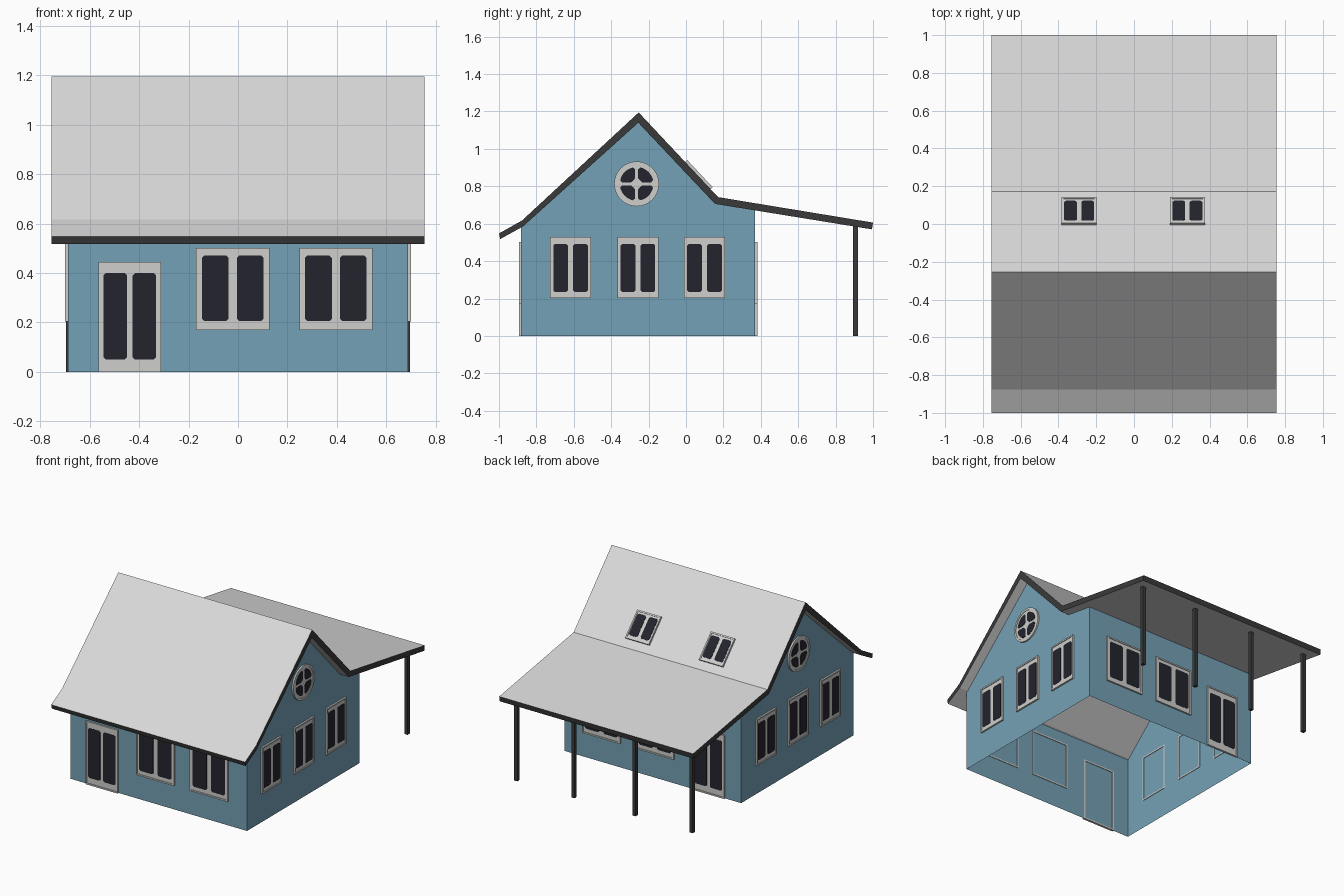
import bpy, bmesh, math
from mathutils import Matrix, Vector

if "Cube" in bpy.data.objects:
    bpy.data.objects.remove(bpy.data.objects["Cube"])


def material(name, r, g, b):
    m = bpy.data.materials.new(name)
    m.diffuse_color = (r, g, b, 1)
    m.use_nodes = True
    m.node_tree.nodes["Principled BSDF"].inputs["Base Color"].default_value = m.diffuse_color
    return m


WALL = material("blue wall", 0.175, 0.355, 0.465)
ROOF = material("pale roof", 0.70, 0.70, 0.70)
TRIM = material("dark trim", 0.042, 0.042, 0.042)
FRAME = material("window frame grey", 0.62, 0.62, 0.61)
GLASS = material("dark glass", 0.017, 0.017, 0.027)


def finish(bm, name, mats, matrix=None, normals=True):
    if normals:
        bmesh.ops.recalc_face_normals(bm, faces=bm.faces)
    if matrix:
        bm.transform(matrix)
    me = bpy.data.meshes.new(name)
    bm.to_mesh(me)
    bm.free()
    for m in mats:
        me.materials.append(m)
    ob = bpy.data.objects.new(name, me)
    bpy.context.collection.objects.link(ob)
    return ob


def prism(bm, pts, n0, n1, mat=0):
    """Extrude a 2D outline from height n0 to n1."""
    lo = [bm.verts.new((u, v, n0)) for u, v in pts]
    hi = [bm.verts.new((u, v, n1)) for u, v in pts]
    faces = [bm.faces.new(lo[::-1]), bm.faces.new(hi)]
    k = len(pts)
    for i in range(k):
        j = (i + 1) % k
        faces.append(bm.faces.new((lo[i], lo[j], hi[j], hi[i])))
    for f in faces:
        f.material_index = mat


def rect(u0, u1, v0, v1):
    return [(u0, v0), (u1, v0), (u1, v1), (u0, v1)]


def pane_shape(u0, u1, v0, v1, c=0.009):
    return [(u0 + c, v0), (u1 - c, v0), (u1, v0 + c), (u1, v1 - c),
            (u1 - c, v1), (u0 + c, v1), (u0, v1 - c), (u0, v0 + c)]


def basis(origin, u, v):
    u, v = Vector(u).normalized(), Vector(v).normalized()
    m = Matrix((u, v, u.cross(v))).transposed().to_4x4()
    m.translation = origin
    return m


def window(name, matrix, w, h, side, gap, bottom, top, depth=0.012):
    """Raised rim, backing panel and two glass panes; origin at bottom centre."""
    bm = bmesh.new()
    a, r = w / 2, 0.010
    for u0, u1, v0, v1 in ((-a, -a + r, 0, h), (a - r, a, 0, h),
                           (-a + r, a - r, 0, r), (-a + r, a - r, h - r, h)):
        prism(bm, rect(u0, u1, v0, v1), -0.004, depth)
    prism(bm, rect(-a + r, a - r, r, h - r), 0.001, depth - 0.005)
    for u0, u1 in ((-a + side, -gap / 2), (gap / 2, a - side)):
        prism(bm, pane_shape(u0, u1, bottom, h - top), depth - 0.006, depth - 0.003, 1)
    return finish(bm, name, [FRAME, GLASS], matrix)


def round_window(name, matrix, R=0.12):
    bm = bmesh.new()
    n = 32
    circ = lambda r: [(r * math.cos(2 * math.pi * i / n), r * math.sin(2 * math.pi * i / n)) for i in range(n)]
    prism(bm, circ(R), 0.001, 0.008)
    # raised outer ring
    ro, ri = circ(R), circ(R - 0.014)
    for i in range(n):
        j = (i + 1) % n
        prism(bm, [ro[i], ro[j], ri[j], ri[i]], 0.008, 0.012)
    # four quarter panes
    for q in range(4):
        c, s = math.cos(q * math.pi / 2), math.sin(q * math.pi / 2)
        pts = [(0.008, 0.030), (0.018, 0.018), (0.030, 0.008), (0.078, 0.008)]
        pts += [(0.09 * math.cos(math.radians(d)), 0.09 * math.sin(math.radians(d))) for d in range(13, 78, 8)]
        pts += [(0.008, 0.078)]
        prism(bm, [(c * x - s * y, s * x + c * y) for x, y in pts], 0.007, 0.010, 1)
    return finish(bm, name, [FRAME, GLASS], matrix)


# Walls: open shell following the underside of the roof
WX, Y0, Y1 = 0.688, -0.882, 0.369
gable = [(Y0, 0), (Y1, 0), (Y1, 0.675), (0.153, 0.708), (-0.255, 1.142), (Y0, 0.582)]
bm = bmesh.new()
L = [bm.verts.new((-WX, y, z)) for y, z in gable]
R = [bm.verts.new((WX, y, z)) for y, z in gable]
bm.faces.new(L[::-1])
bm.faces.new(R)
bm.faces.new((L[0], R[0], R[5], L[5]))
bm.faces.new((R[1], L[1], L[2], R[2]))
finish(bm, "walls", [WALL], normals=False)

# Roof: one bent slab, pale surfaces and dark edges
upper = [(-1.0, 0.548), (-0.877, 0.617), (-0.253, 1.195), (0.172, 0.742), (1.0, 0.606)]
lower = [(0.994, 0.570), (0.155, 0.706), (-0.255, 1.140), (-0.872, 0.585), (-0.993, 0.518)]
bm = bmesh.new()
RX = 0.755
rows = [[bm.verts.new((x, y, z)) for y, z in upper + lower] for x in (-RX, RX)]
for i in range(10):
    j = (i + 1) % 10
    f = bm.faces.new((rows[0][i], rows[0][j], rows[1][j], rows[1][i]))
    f.material_index = 1 if i in (4, 9) else 0
for row in rows:
    for i in range(4):
        f = bm.faces.new((row[i], row[i + 1], row[8 - i], row[9 - i]))
        f.material_index = 1
finish(bm, "roof", [ROOF, TRIM])

# Porch posts
for i, x in enumerate((-0.683, -0.238, 0.238, 0.683)):
    bm = bmesh.new()
    prism(bm, rect(x - 0.0125, x + 0.0125, 0.894, 0.919), 0, 0.588)
    finish(bm, f"porch_post_{i + 1}", [TRIM])

# Front and back windows and doors
for label, y, sgn in (("front", Y0, 1), ("back", Y1, -1)):
    for k, x in enumerate((-0.021, 0.396)):
        window(f"{label}_window_{k + 1}", basis((x, y, 0.17), (sgn, 0, 0), (0, 0, 1)),
               0.296, 0.332, 0.023, 0.033, 0.036, 0.032)
    window(f"{label}_door", basis((-0.438, y, 0), (sgn, 0, 0), (0, 0, 1)),
           0.252, 0.445, 0.020, 0.024, 0.050, 0.045)

# Side windows and round gable windows
for label, sgn in (("right", 1), ("left", -1)):
    for k, y in enumerate((-0.617, -0.257, 0.099)):
        window(f"{label}_window_{k + 1}", basis((sgn * WX, y, 0.203), (0, sgn, 0), (0, 0, 1)),
               0.219, 0.327, 0.017, 0.027, 0.032, 0.038)
    round_window(f"{label}_round_window", basis((sgn * WX, -0.264, 0.813), (0, sgn, 0), (0, 0, 1)))

# Skylights on the back slope
up = Vector((0, -0.425, 0.453))
t = (0.172 - 0.132) / 0.425
foot = 0.742 + t * 0.453
for k, x in enumerate((-0.291, 0.283)):
    window(f"skylight_{k + 1}", basis((x, 0.132, foot), (-1, 0, 0), up),
           0.185, 0.20, 0.014, 0.024, 0.025, 0.022, depth=0.015)
